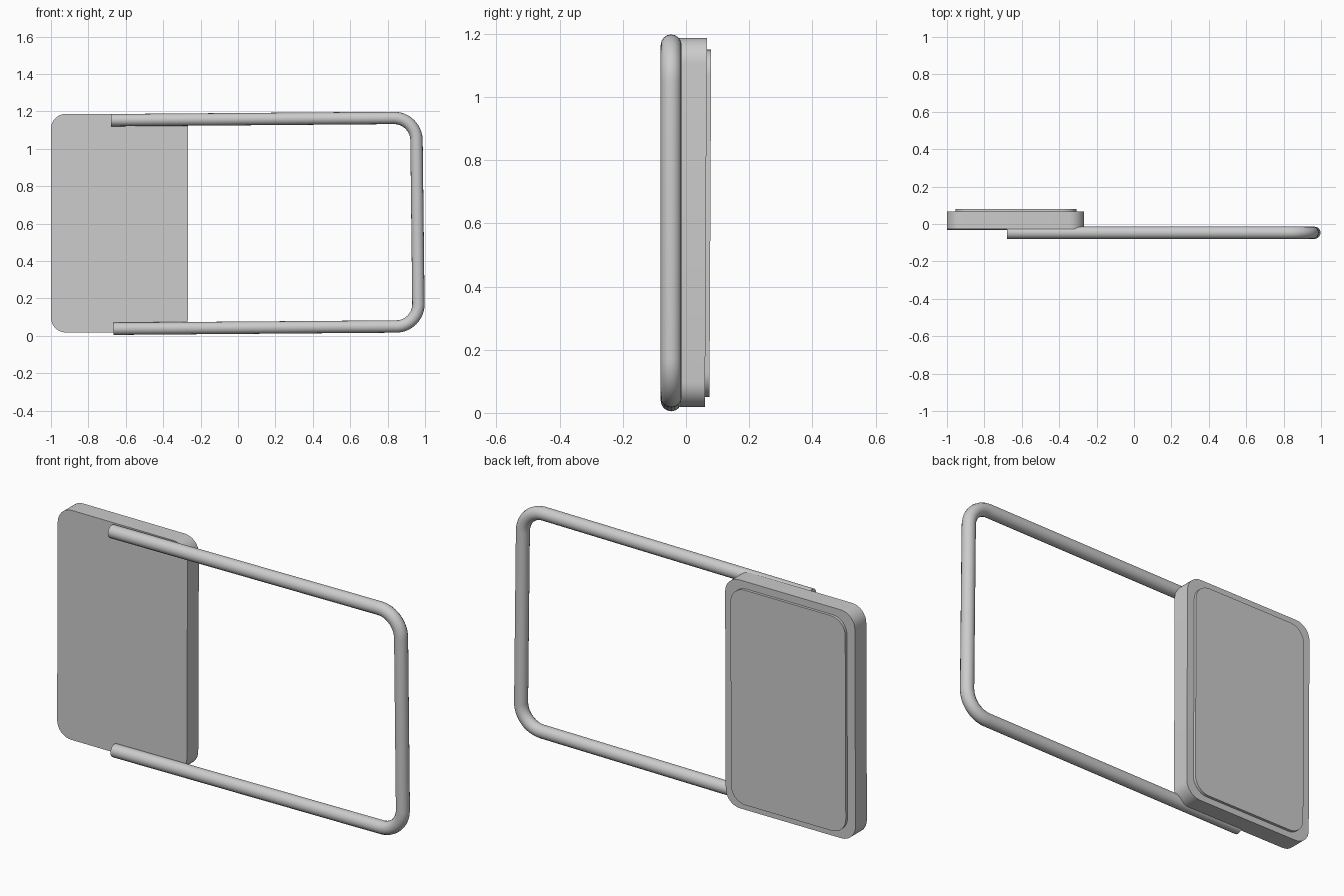
import bpy, bmesh, math
from mathutils import Vector

cube = bpy.data.objects.get("Cube")
if cube:
    bpy.data.objects.remove(cube)

grey = bpy.data.materials.new("light grey")
grey.use_nodes = True
grey.diffuse_color = (0.6, 0.6, 0.6, 1)
grey.node_tree.nodes["Principled BSDF"].inputs["Base Color"].default_value = (0.6, 0.6, 0.6, 1)


def fillet(prev, corner, nxt, radius, steps):
    """Points of a round bend replacing a nearly square corner."""
    a = corner + (prev - corner).normalized() * radius
    b = corner + (nxt - corner).normalized() * radius
    centre = a + b - corner
    angles = [math.pi / 2 * i / steps for i in range(steps + 1)]
    return [centre + (a - centre) * math.cos(t) + (b - centre) * math.sin(t) for t in angles]


def finish(obj):
    obj.data.materials.append(grey)
    bpy.ops.object.select_all(action="DESELECT")
    obj.select_set(True)
    bpy.context.view_layer.objects.active = obj
    bpy.ops.object.shade_smooth_by_angle(angle=math.radians(35))


def rounded_slab(name, x0, x1, z0, z1, front, back, radius):
    """Upright plate with round corners, leaning back very slightly."""
    corners = [Vector((x, 0, z)) for x, z in ((x0, z0), (x1, z0), (x1, z1), (x0, z1))]
    outline = []
    for i, c in enumerate(corners):
        outline += fillet(corners[i - 1], c, corners[(i + 1) % 4], radius, 8)
    bm = bmesh.new()
    face = bm.faces.new([bm.verts.new((p.x, front, p.z)) for p in outline])
    ext = bmesh.ops.extrude_face_region(bm, geom=[face], use_keep_orig=True)
    for v in ext["geom"]:
        if isinstance(v, bmesh.types.BMVert):
            v.co.y = back
    for v in bm.verts:
        v.co.y += 0.005 * (v.co.z - 1.19)
    bmesh.ops.recalc_face_normals(bm, faces=bm.faces)
    mesh = bpy.data.meshes.new(name)
    bm.to_mesh(mesh)
    bm.free()
    obj = bpy.data.objects.new(name, mesh)
    bpy.context.collection.objects.link(obj)
    finish(obj)


# Panel and the raised pad on its back
rounded_slab("panel", -1.0, -0.267, 0.018, 1.187, -0.026, 0.066, 0.08)
rounded_slab("raised_pad", -0.955, -0.307, 0.05, 1.15, 0.05, 0.08, 0.08)

# Bent tube frame
y = -0.047
top_end, top_bend = Vector((-0.68, y, 1.153)), Vector((0.953, y, 1.166))
low_bend, low_end = Vector((0.966, y, 0.051)), Vector((-0.665, y, 0.038))
path = [top_end]
path += fillet(top_end, top_bend, low_bend, 0.12, 12)
path += fillet(top_bend, low_bend, low_end, 0.12, 12)
path.append(low_end)

curve = bpy.data.curves.new("tube_frame", "CURVE")
curve.dimensions = "3D"
curve.bevel_depth = 0.033
curve.bevel_resolution = 6
curve.use_fill_caps = True
spline = curve.splines.new("POLY")
spline.points.add(len(path) - 1)
for point, p in zip(spline.points, path):
    point.co = (*p, 1)
tube = bpy.data.objects.new("tube_frame", curve)
bpy.context.collection.objects.link(tube)
bpy.ops.object.select_all(action="DESELECT")
tube.select_set(True)
bpy.context.view_layer.objects.active = tube
bpy.ops.object.convert(target="MESH")
finish(bpy.context.view_layer.objects.active)
